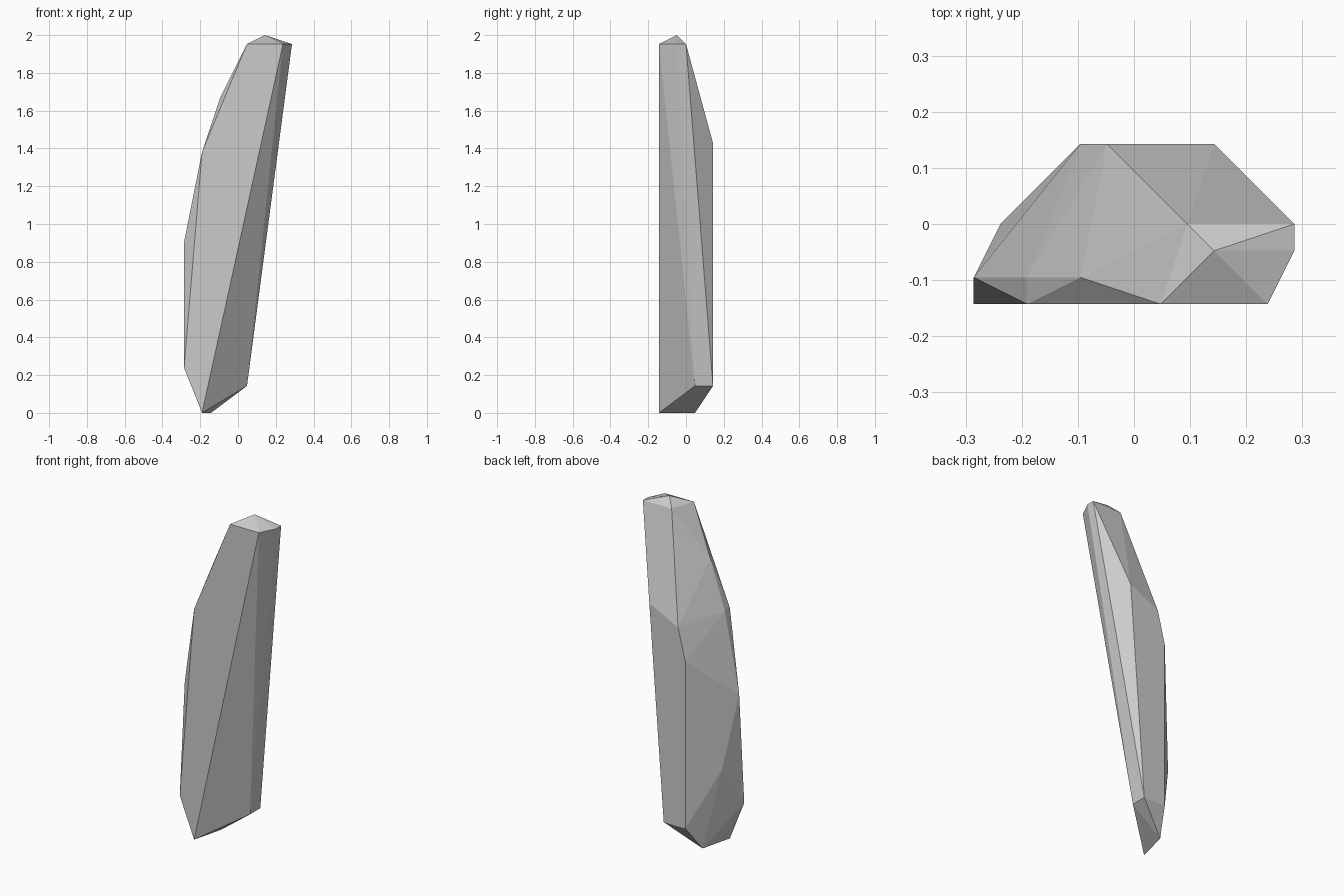
import bpy, bmesh

if "Cube" in bpy.data.objects:
    bpy.data.objects.remove(bpy.data.objects["Cube"])

# Faceted shard: convex hull of corner rings, measured in 1/21 unit steps
UNIT = 1 / 21
tip = [(3, -1, 42)]
top_rim = [(1, -3, 41), (5, -3, 41), (6, -1, 41), (6, 0, 41), (2, 0, 41)]
left_shoulder = [(-2, -2, 35), (-4, -3, 29), (-4, -2, 29), (-6, -2, 19), (-5, 0, 10), (-6, -3, 5)]
back_face = [(3, 3, 30), (-1, 3, 28), (-2, 3, 24), (-2, 3, 3), (1, 3, 3)]
base = [(1, 1, 3), (-4, -3, 0), (-3, 1, 0)]

bm = bmesh.new()
for p in tip + top_rim + left_shoulder + back_face + base:
    bm.verts.new([c * UNIT for c in p])
hull = bmesh.ops.convex_hull(bm, input=bm.verts[:])
loose = [v for v in bm.verts if not v.link_faces]
bmesh.ops.delete(bm, geom=loose, context='VERTS')
bmesh.ops.recalc_face_normals(bm, faces=bm.faces[:])

mesh = bpy.data.meshes.new("stone_shard")
bm.to_mesh(mesh)
bm.free()
bpy.context.collection.objects.link(bpy.data.objects.new("stone_shard", mesh))
